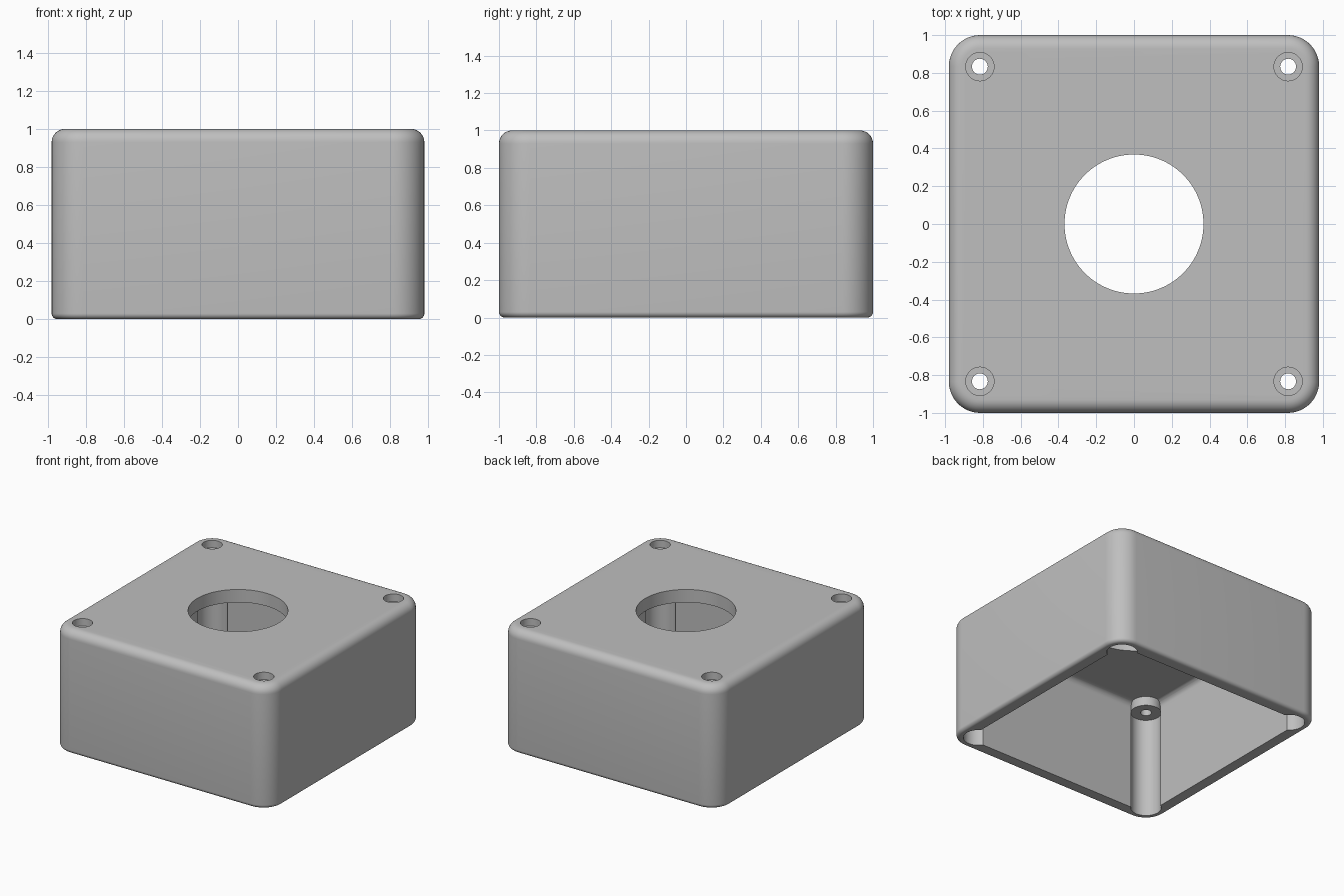
import bpy, bmesh
from math import sin, cos, pi, radians

cube = bpy.data.objects.get("Cube")
if cube:
    bpy.data.objects.remove(cube, do_unlink=True)

HX, HY, HEIGHT = 0.98, 1.0, 1.0
CORNER, WALL = 0.165, 0.105
TOP_FILLET, BASE_FILLET = 0.07, 0.03
SCREW_X, SCREW_Y = 0.816, 0.833
POST_R, POST_END = 0.113, 0.82

grey = bpy.data.materials.new("plain grey")
grey.use_nodes = True
colour = (0.52, 0.52, 0.52, 1)
grey.diffuse_color = colour
grey.node_tree.nodes["Principled BSDF"].inputs["Base Color"].default_value = colour


def add_object(name, bm):
    bmesh.ops.recalc_face_normals(bm, faces=bm.faces)
    mesh = bpy.data.meshes.new(name)
    bm.to_mesh(mesh)
    bm.free()
    mesh.materials.append(grey)
    obj = bpy.data.objects.new(name, mesh)
    bpy.context.collection.objects.link(obj)
    return obj


def fillet(radius, z, direction, steps=8):
    """(inset, height) pairs of a quarter round, from the side to the cap."""
    angles = [pi / 2 * i / steps for i in range(steps + 1)]
    return [(radius * (1 - cos(a)), z + direction * radius * (sin(a) - 1)) for a in angles]


def rounded_block(name, hx, hy, radius, sections, steps=12):
    """Rounded rectangle rings, stacked and capped."""
    bm = bmesh.new()
    rings = []
    for inset, z in sections:
        ring = []
        for k, (sx, sy) in enumerate([(1, 1), (-1, 1), (-1, -1), (1, -1)]):
            for i in range(steps + 1):
                a = pi / 2 * (k + i / steps)
                r = radius - inset
                ring.append(bm.verts.new((sx * (hx - radius) + r * cos(a),
                                          sy * (hy - radius) + r * sin(a), z)))
        rings.append(ring)
    for low, high in zip(rings, rings[1:]):
        for i in range(len(low)):
            j = (i + 1) % len(low)
            bm.faces.new((low[i], low[j], high[j], high[i]))
    bm.faces.new(rings[0])
    bm.faces.new(rings[-1])
    return add_object(name, bm)


def cylinders(name, spots, radius, z0, z1, segments=48):
    """Upright cylinders at each spot, in one object."""
    bm = bmesh.new()
    for x, y in spots:
        made = bmesh.ops.create_cone(bm, cap_ends=True, segments=segments,
                                     radius1=radius, radius2=radius, depth=z1 - z0)
        bmesh.ops.translate(bm, verts=made["verts"], vec=(x, y, (z0 + z1) / 2))
    return add_object(name, bm)


def combine(target, tool, operation):
    mod = target.modifiers.new(tool.name, "BOOLEAN")
    mod.operation, mod.solver, mod.object = operation, "EXACT", tool
    bpy.context.view_layer.objects.active = target
    bpy.ops.object.modifier_apply(modifier=mod.name)
    bpy.data.objects.remove(tool, do_unlink=True)


# Outer shell with rounded edges
body = rounded_block("enclosure_body", HX, HY, CORNER,
                     fillet(BASE_FILLET, 0, -1)[::-1] + fillet(TOP_FILLET, HEIGHT, 1))

# Hollow, open underneath, with a soft edge at the ceiling
cavity = rounded_block("cavity", HX - WALL, HY - WALL, 0.06,
                       [(0, -0.1)] + fillet(0.05, HEIGHT - WALL, 1))
combine(body, cavity, "DIFFERENCE")

# Screw bosses under the lid, and corner channels below them
corners = [(sx * SCREW_X, sy * SCREW_Y) for sx in (-1, 1) for sy in (-1, 1)]
combine(body, cylinders("bosses", corners, POST_R, 0.6, 0.94), "UNION")
combine(body, cylinders("channels", corners, POST_R + 0.001, -0.1, POST_END), "DIFFERENCE")

# Counterbores, screw holes and the large centre opening
combine(body, cylinders("counterbores", corners, 0.075, 0.94, 1.1), "DIFFERENCE")
combine(body, cylinders("screw_holes", corners, 0.042, 0.7, 1.2, 32), "DIFFERENCE")
combine(body, cylinders("centre_opening", [(0, 0)], 0.368, 0.7, 1.2, 96), "DIFFERENCE")

# Smooth rounds, sharp cut edges
bpy.ops.object.select_all(action="DESELECT")
body.select_set(True)
bpy.context.view_layer.objects.active = body
bpy.ops.object.shade_smooth_by_angle(angle=radians(30))
